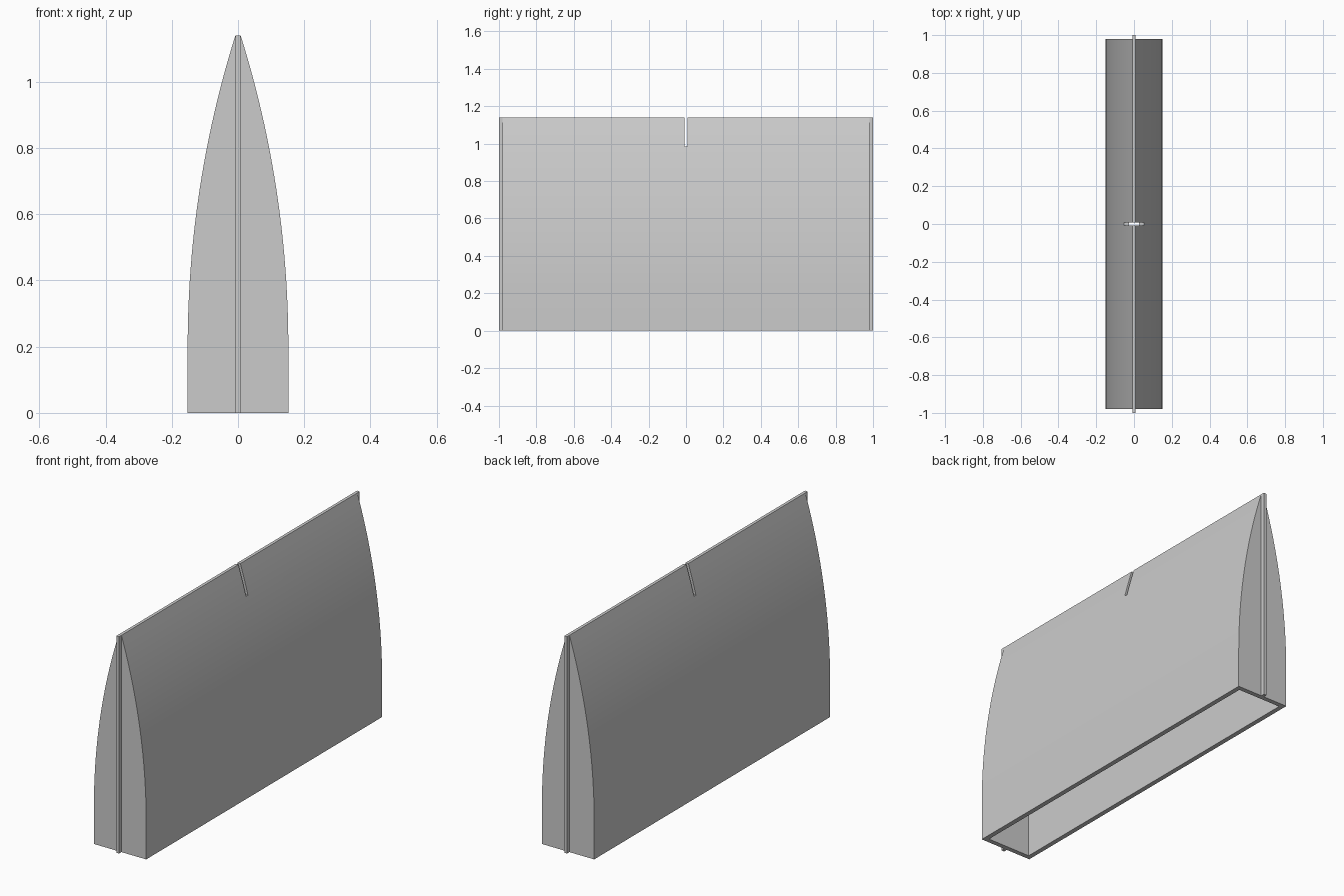
import bpy
import bmesh
import math

cube = bpy.data.objects.get("Cube")
if cube:
    bpy.data.objects.remove(cube, do_unlink=True)

HEIGHT, HALF_W, TIP = 1.14, 0.152, 0.008   # overall height, half width, half ridge width
BEND = 0.2                                 # height where the sides start to curve
BODY_Y, END_Y, WALL = 0.98, 1.0, 0.025
RISE, INSET = HEIGHT - BEND, HALF_W - TIP
RADIUS = (RISE ** 2 + INSET ** 2) / (2 * INSET)

grey = bpy.data.materials.new("plain grey")
grey.use_nodes = True
colour = (0.6, 0.6, 0.6, 1)
grey.diffuse_color = colour
grey.node_tree.nodes["Principled BSDF"].inputs["Base Color"].default_value = colour


def arch_profile(offset, tip, bottom, steps=24):
    """Pointed arch outline (x, z), moved inward by offset."""
    r, centre = RADIUS - offset, HALF_W - RADIUS
    sweep = math.acos((tip - centre) / r)
    right = [(HALF_W - offset, bottom)]
    for i in range(steps + 1):
        a = sweep * i / steps
        right.append((centre + r * math.cos(a), BEND + r * math.sin(a)))
    left = [(-x, z) for x, z in reversed(right)]
    return right + left


def prism(name, profile, y0, y1):
    """Extrude an (x, z) outline along y."""
    bm = bmesh.new()
    face = bm.faces.new([bm.verts.new((x, y0, z)) for x, z in profile])
    moved = bmesh.ops.extrude_face_region(bm, geom=[face])["geom"]
    verts = [v for v in moved if isinstance(v, bmesh.types.BMVert)]
    bmesh.ops.translate(bm, verts=verts, vec=(0, y1 - y0, 0))
    bmesh.ops.recalc_face_normals(bm, faces=bm.faces)
    mesh = bpy.data.meshes.new(name)
    bm.to_mesh(mesh)
    bm.free()
    mesh.materials.append(grey)
    obj = bpy.data.objects.new(name, mesh)
    bpy.context.collection.objects.link(obj)
    return obj


def box(name, half_x, z0, z1, y0, y1):
    return prism(name, [(-half_x, z0), (half_x, z0), (half_x, z1), (-half_x, z1)], y0, y1)


def select(obj):
    bpy.ops.object.select_all(action='DESELECT')
    obj.select_set(True)
    bpy.context.view_layer.objects.active = obj


def cut(obj, cutter):
    cutter.hide_render = True
    mod = obj.modifiers.new("cut", 'BOOLEAN')
    mod.operation = 'DIFFERENCE'
    mod.solver = 'EXACT'
    mod.object = cutter
    select(obj)
    bpy.ops.object.modifier_apply(modifier=mod.name)
    bpy.data.objects.remove(cutter, do_unlink=True)


# Hollow curved shell, open underneath
shell = prism("shell", arch_profile(0, TIP, 0), -BODY_Y, BODY_Y)
cut(shell, prism("hollow_cutter", arch_profile(WALL, 0.0005, -0.1),
                 -BODY_Y + WALL, BODY_Y - WALL))

# Narrow slot across the middle of the ridge
cut(shell, box("slot_cutter", 0.3, 0.985, HEIGHT + 0.1, -0.008, 0.008))
select(shell)
bpy.ops.object.shade_smooth_by_angle(angle=math.radians(25))

# Upright ribs on both ends
for name, side in (("front_rib", -1), ("back_rib", 1)):
    box(name, TIP, 0, HEIGHT, side * (BODY_Y - 0.005), side * END_Y)
